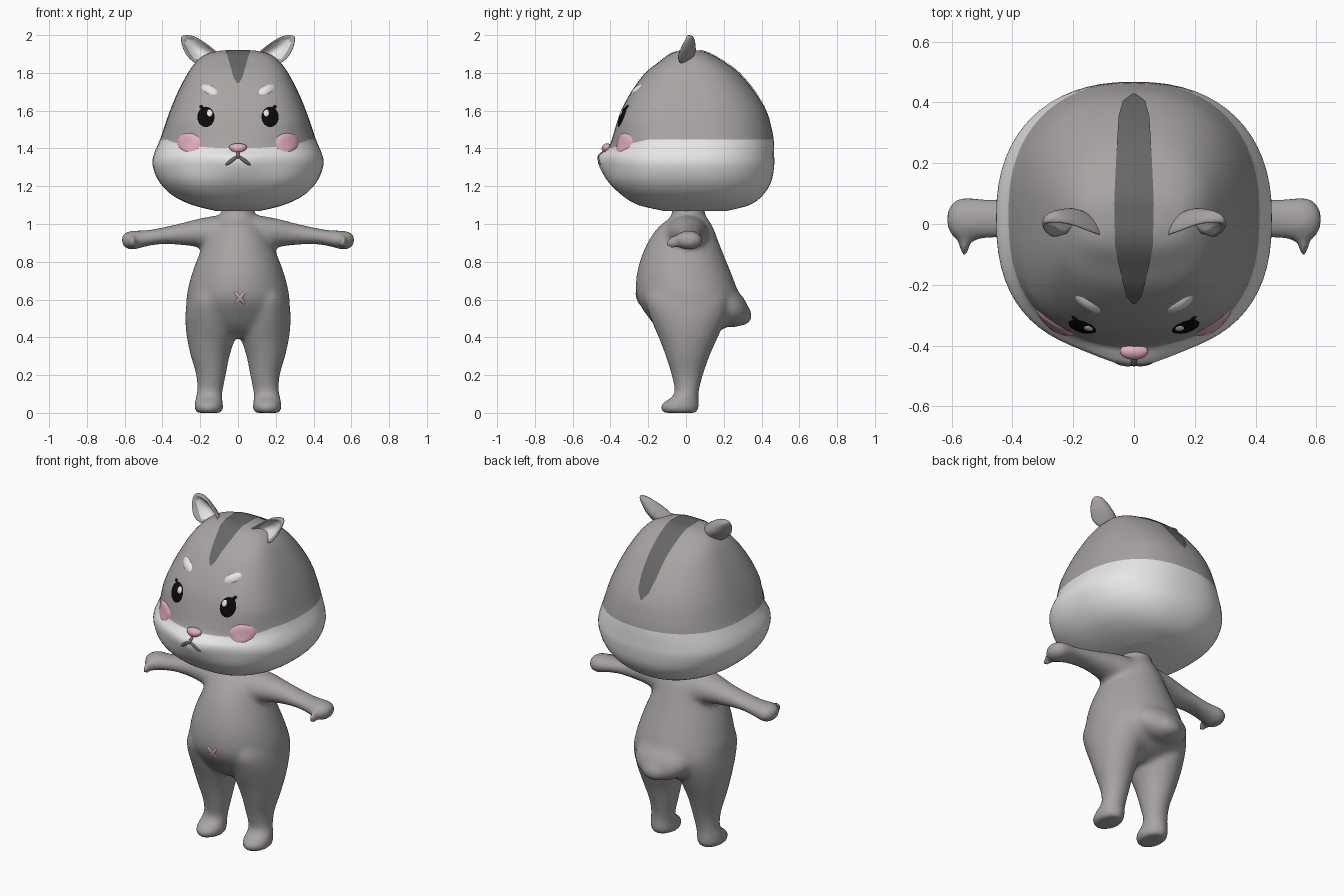
import bpy, bmesh, math
from mathutils import Vector, Matrix
from mathutils.bvhtree import BVHTree

cube = bpy.data.objects.get("Cube")
if cube:
    bpy.data.objects.remove(cube, do_unlink=True)


def material(name, r, g, b):
    m = bpy.data.materials.new(name)
    m.use_nodes = True
    m.diffuse_color = (r, g, b, 1)
    bsdf = m.node_tree.nodes["Principled BSDF"]
    bsdf.inputs["Base Color"].default_value = (r, g, b, 1)
    bsdf.inputs["Roughness"].default_value = 0.7
    return m


GREY = material("fur grey", .385, .37, .36)
WHITE = material("fur white", .88, .88, .88)
DARK = material("stripe grey", .135, .135, .135)
BLACK = material("eye black", .003, .003, .003)
PINK = material("soft pink", .76, .43, .51)
LINE = material("mouth grey", .16, .14, .14)


def finish(bm, name, *mats):
    bmesh.ops.recalc_face_normals(bm, faces=bm.faces)
    for f in bm.faces:
        f.smooth = True
    me = bpy.data.meshes.new(name)
    bm.to_mesh(me)
    bm.free()
    ob = bpy.data.objects.new(name, me)
    bpy.context.collection.objects.link(ob)
    for m in mats:
        me.materials.append(m)
    return ob


def smooth_rings(keys, sub):
    """Catmull-Rom interpolation between key rings."""
    out = []
    for i in range(len(keys) - 1):
        p = [Vector(keys[max(0, min(len(keys) - 1, i + k))]) for k in (-1, 0, 1, 2)]
        for s in range(sub):
            t = s / sub
            out.append(p[1] + .5 * t * ((p[2] - p[0]) + t * ((2 * p[0] - 5 * p[1] + 4 * p[2] - p[3])
                       + t * (3 * (p[1] - p[2]) + p[3] - p[0]))))
    return out + [Vector(keys[-1])]


def tube(bm, keys, place, sides=32, power=lambda s, t: 2, sub=4):
    """Closed loft; a key is (t, a_min, a_max, b_min, b_max)."""
    rows = []
    for t, a0, a1, b0, b1 in smooth_rings(keys, sub):
        row = []
        for k in range(sides):
            q = 2 * math.pi * k / sides
            c, s = math.cos(q), math.sin(q)
            e = 2 / power(s, t)
            a = (a0 + a1) / 2 + (a1 - a0) / 2 * math.copysign(abs(c) ** e, c)
            b = (b0 + b1) / 2 + (b1 - b0) / 2 * math.copysign(abs(s) ** e, s)
            row.append(bm.verts.new(place(a, b, t)))
        rows.append(row)
    bands = []
    for lo, hi in zip(rows, rows[1:]):
        bands.append([bm.faces.new((lo[k], lo[(k + 1) % sides], hi[(k + 1) % sides], hi[k]))
                      for k in range(sides)])
    caps = [bm.faces.new(rows[0]), bm.faces.new(rows[-1])]
    return rows, bands, caps


def ball(bm, centre, radii, tilt=0):
    mat = Matrix.Translation(centre) @ Matrix.Rotation(tilt, 4, 'X') @ Matrix.Diagonal((*radii, 1))
    return bmesh.ops.create_uvsphere(bm, u_segments=24, v_segments=16, radius=1, matrix=mat)["verts"]


def head_power(s, t):
    """Full cheeks, flatter brow, rounded back."""
    return 2.3 if s > 0 else 2.45 + .5 * max(0, min(1, (t - 1.42) / .12))


def head_place(a, b, t):
    """Push a small snout out of the front."""
    snout = .042 * math.exp(-(a / .13) ** 2 - ((t - 1.335) / .1) ** 2)
    return a, b - (snout if b < -.1 else 0), t


# Head: white below a gently curved cheek line
head_keys = [(z, -w, w, f, b) for z, w, f, b in (
    (1.07, .12, -.12, .22), (1.10, .24, -.25, .335), (1.15, .345, -.335, .405), (1.22, .415, -.398, .45),
    (1.30, .45, -.42, .466), (1.36, .448, -.423, .467), (1.44, .413, -.396, .464), (1.52, .388, -.37, .45),
    (1.60, .36, -.344, .425), (1.70, .318, -.29, .365), (1.80, .265, -.215, .28), (1.86, .22, -.14, .2),
    (1.90, .165, -.085, .13), (1.918, .09, -.035, .08))]
bm = bmesh.new()
SUB = 4
rows, bands, caps = tube(bm, head_keys, head_place, 64, head_power, SUB)
line = 6 * SUB
for step in range(-3, 4):
    for v in rows[line + step]:
        v.co.z += (1 - abs(step) / 4) * (.007 - .045 * max(0, min(1, (-v.co.y - .2) / .2)))
for f in [f for band in bands[:line] for f in band] + caps[:1]:
    f.material_index = 1
head = finish(bm, "head", GREY, WHITE)

# Ears: thick cupped triangles with a white inside
for s, side in ((1, "left"), (-1, "right")):
    bm = bmesh.new()
    ball(bm, (0, 0, 0), (1, 1, 1))
    for f in bm.faces:
        f.material_index = int(f.calc_center_median().y < -.66)
    for v in bm.verts:
        u, d, w = v.co
        full = max(.05, 1 - w * w) ** -.2
        y = .016 + .036 * d * full + (.05 * d * d if d < 0 else 0) - .045 * u * u * (1 - .5 * w) - .025 * max(0, -w)
        v.co = (s * (.203 + .067 * w + u * full * (.083 - .028 * w)), y, 1.918 + .082 * w)
    finish(bm, side + "_ear", GREY, WHITE)

# Body: torso, tail, limbs blended into one skin
bm = bmesh.new()
tube(bm, [(z, -w, w, f, b) for z, w, f, b in (
    (.40, .12, -.08, .10), (.44, .20, -.14, .19), (.50, .262, -.195, .265), (.60, .274, -.258, .285), (.70, .255, -.265, .255),
    (.80, .222, -.245, .215), (.90, .178, -.205, .175), (.98, .14, -.15, .145), (1.03, .10, -.09, .115),
    (1.06, .088, -.075, .10), (1.12, .085, -.075, .10))], lambda a, b, t: (a, b, t))
ball(bm, (0, .20, .575), (.18, .15, .10), math.radians(-38))
ball(bm, (0, .278, .525), (.09, .075, .06), math.radians(-25))
for s in (1, -1):
    tube(bm, [(0, .09, .22, -.12, .058), (.02, .078, .232, -.134, .067), (.05, .079, .23, -.127, .069),
              (.085, .083, .224, -.075, .066), (.12, .08, .217, -.06, .07), (.20, .064, .222, -.077, .09),
              (.30, .045, .25, -.108, .125), (.38, .02, .268, -.137, .16), (.44, .01, .276, -.163, .187),
              (.52, .02, .279, -.195, .213), (.60, .04, .268, -.216, .222), (.68, .08, .235, -.19, .19)],
         lambda a, b, t: (s * a, b, t))
    tube(bm, [(0, -.10, .11, .86, 1.03), (.10, -.11, .12, .84, 1.045), (.20, -.082, .105, .875, 1.03),
              (.30, -.055, .09, .888, 1.005), (.40, -.048, .083, .893, .982), (.49, -.05, .083, .88, .967),
              (.56, -.06, .09, .862, .965), (.60, -.04, .07, .876, .953), (.615, -.01, .04, .895, .935)],
         lambda a, b, t: (s * t, a, b))
    ball(bm, (s * .558, -.062, .905), (.017, .052, .035), math.radians(15))
body = finish(bm, "body", GREY)
remesh = body.modifiers.new("blend", 'REMESH')
remesh.mode = 'VOXEL'
remesh.voxel_size = .013
remesh.use_smooth_shade = True
relax = body.modifiers.new("relax", 'SMOOTH')
relax.factor = .5
relax.iterations = 14

bpy.context.view_layer.update()
graph = bpy.context.evaluated_depsgraph_get()
head_tree = BVHTree.FromObject(head, graph)
body_tree = BVHTree.FromObject(body, graph)


def plate(name, mat, x, z, rx, rz, angle=0, height=.006, tree=head_tree, power=4, lift=0):
    """Elliptical patch wrapped onto a surface from the front."""
    bm = bmesh.new()
    ca, sa = math.cos(math.radians(angle)), math.sin(math.radians(angle))

    def point(r, q):
        u, w = rx * r * math.cos(q), rz * r * math.sin(q)
        hit, normal, *_ = tree.ray_cast(Vector((x + u * ca - w * sa, -2, z + u * sa + w * ca)), Vector((0, 1, 0)))
        return bm.verts.new(hit + normal * (lift - .002 + (height + .002) * (1 - r ** power)))
    n = 28
    centre = point(0, 0)
    prev = None
    for r in (.3, .6, .8, .92, 1):
        ring = [point(r, 2 * math.pi * k / n) for k in range(n)]
        for k in range(n):
            j = (k + 1) % n
            bm.faces.new((prev[k], prev[j], ring[j], ring[k]) if prev else (centre, ring[j], ring[k]))
        prev = ring
    return finish(bm, name, mat)


# Face details, mirrored
for s, side in ((1, "left_"), (-1, "right_")):
    plate(side + "eye", BLACK, s * .17, 1.567, .049, .058)
    plate(side + "eye_glint", WHITE, s * .15, 1.585, .015, .019, height=.003, lift=.006)
    plate(side + "lash", BLACK, s * .194, 1.62, .013, .009, s * 35)
    plate(side + "brow", WHITE, s * .152, 1.712, .049, .025, s * 25, .0095, power=2)
    plate(side + "cheek", PINK, s * .26, 1.432, .064, .051, 0, .0095, power=5)
    plate(side + "mouth_line", LINE, s * .034, 1.336, .046, .0105, s * -37)
plate("mouth_middle", LINE, 0, 1.368, .01, .024)

# Nose: rounded triangle, broad side up
bm = bmesh.new()
hit = head_tree.ray_cast(Vector((0, -2, 1.4)), Vector((0, 1, 0)))[0]
for v in ball(bm, (0, hit.y - .006, 1.4), (.045, .028, .027)):
    v.co.x *= 1 + 11 * (v.co.z - 1.4)
finish(bm, "nose", PINK)

# Belly cross
for angle in (52, -52):
    plate("belly_cross", PINK, .01, .608, .046, .0105, angle, .004, body_tree, 8)

# Stripe running over the crown
bm = bmesh.new()
steps, across = 40, 6
widths = ((0, .004), (.05, .024), (.3, .062), (.45, .065), (.85, .05), (.95, .036), (1, .004))
prev = None
for i in range(steps + 1):
    t = i / steps
    for (t0, w0), (t1, w1) in zip(widths, widths[1:]):
        if t0 <= t <= t1:
            w = w0 + (w1 - w0) * (t - t0) / (t1 - t0)
    q = math.radians(137 - 124 * t)
    out = Vector((0, math.cos(q), math.sin(q)))
    row = []
    for k in range(across + 1):
        base = Vector((w * (2 * k / across - 1), 0, 1.5))
        hit, normal, *_ = head_tree.ray_cast(base + out, -out)
        row.append(bm.verts.new(hit + normal * .004))
    if prev:
        for k in range(across):
            bm.faces.new((prev[k], prev[k + 1], row[k + 1], row[k]))
    prev = row
finish(bm, "crown_stripe", DARK)
